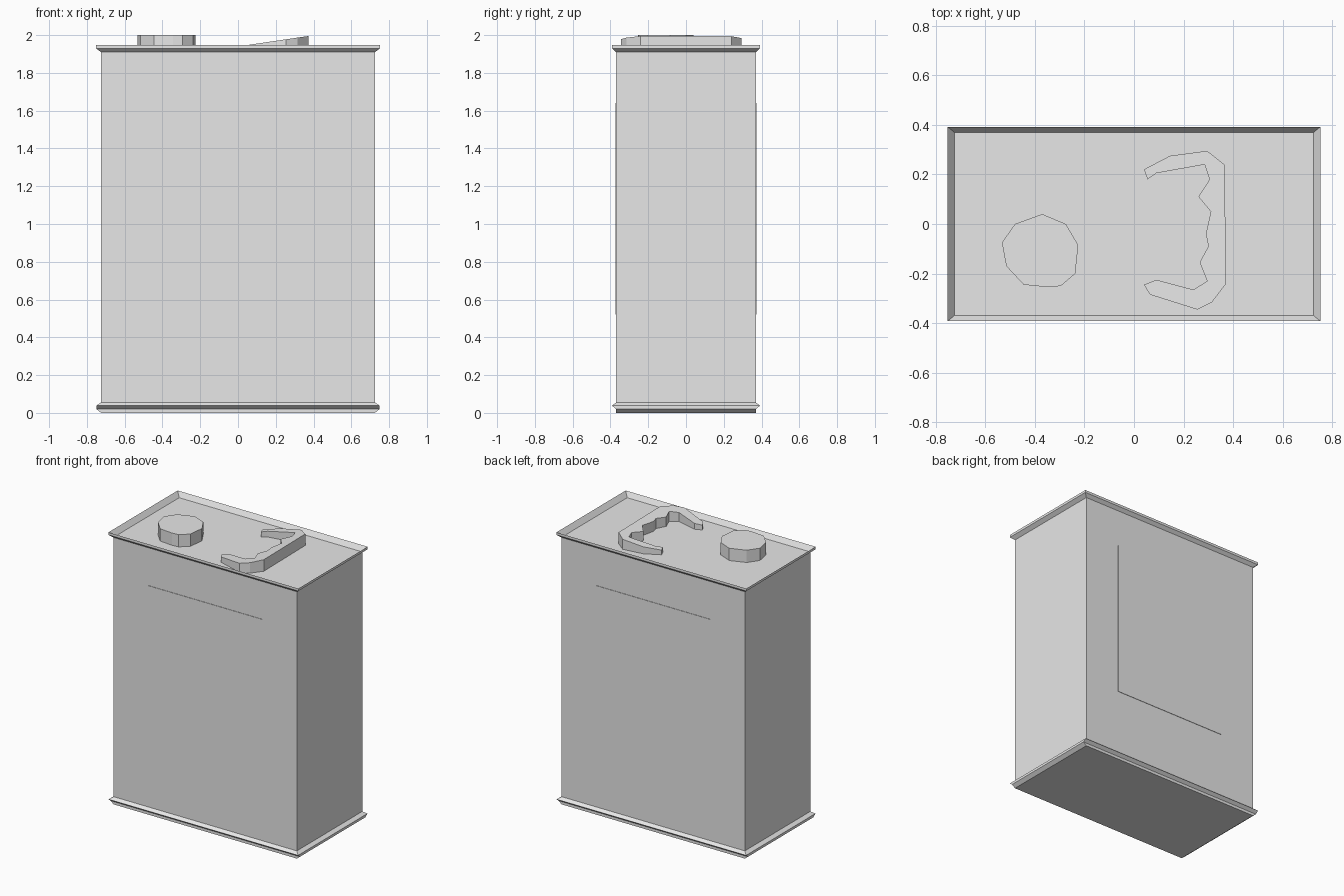
import bpy
import bmesh

default = bpy.data.objects.get("Cube")
if default:
    bpy.data.objects.remove(default, do_unlink=True)

GREY = (0.8, 0.8, 0.8, 1.0)
metal = bpy.data.materials.new("plain grey metal")
metal.use_nodes = True
metal.diffuse_color = GREY
metal.node_tree.nodes["Principled BSDF"].inputs["Base Color"].default_value = GREY


def finish(name, bm):
    """Turn a bmesh into a flat-shaded object."""
    bmesh.ops.recalc_face_normals(bm, faces=bm.faces)
    mesh = bpy.data.meshes.new(name)
    bm.to_mesh(mesh)
    bm.free()
    mesh.materials.append(metal)
    obj = bpy.data.objects.new(name, mesh)
    bpy.context.collection.objects.link(obj)
    return obj


def loft(name, rings):
    """Skin a stack of vertex rings and close both ends."""
    bm = bmesh.new()
    loops = [[bm.verts.new(p) for p in ring] for ring in rings]
    for low, high in zip(loops, loops[1:]):
        for i in range(len(low)):
            j = (i + 1) % len(low)
            bm.faces.new((low[i], low[j], high[j], high[i]))
    bm.faces.new(loops[0])
    bm.faces.new(loops[-1])
    return finish(name, bm)


def rectangle(hx, hy, z):
    return [(-hx, -hy, z), (hx, -hy, z), (hx, hy, z), (-hx, hy, z)]


def extrude_outline(name, outline, base, top):
    """Prism whose top height is a function of x."""
    return loft(name, [[(x, y, base) for x, y in outline],
                       [(x, y, top(x)) for x, y in outline]])


# Can body with flared foot, flared top rim and sunken lid
HX, HY, RX, RY, FLOOR = 0.725, 0.37, 0.752, 0.392, 1.912
loft("can_body", [rectangle(*level) for level in (
    (HX, HY, 0.0), (RX - 0.002, HY, 0.02), (RX - 0.002, RY, 0.038), (HX, HY, 0.055),
    (HX, HY, 1.91), (RX, RY, 1.93), (RX, RY, 1.948), (HX, HY, FLOOR))])

# Screw cap
cap = [(-.37, .04), (-.275, 0), (-.225, -.085), (-.237, -.2), (-.295, -.25),
       (-.345, -.255), (-.445, -.245), (-.515, -.17), (-.533, -.075), (-.48, 0)]
extrude_outline("screw_cap", cap, FLOOR, lambda x: 2.0)

# Carry handle, rising from its tips towards the grip
handle = [(.04, .22), (.145, .275), (.295, .295), (.365, .24), (.372, -.24),
          (.315, -.315), (.255, -.345), (.065, -.285), (.04, -.245),
          (.09, -.225), (.24, -.265), (.295, -.23), (.265, -.155), (.3, -.09),
          (.29, -.04), (.31, .05), (.26, .11), (.305, .18), (.285, .24),
          (.09, .205), (.055, .18)]
extrude_outline("carry_handle", handle, FLOOR, lambda x: 1.946 + 0.148 * (x - 0.04))

# Thin label plates on the front and back
for name, side in (("front_label", -1), ("back_label", 1)):
    plate = [[(x, side * y, z) for x, z in ((-.45, .52), (.45, .52), (.45, 1.64), (-.45, 1.64))]
             for y in (HY - 0.002, HY + 0.003)]
    loft(name, plate)
